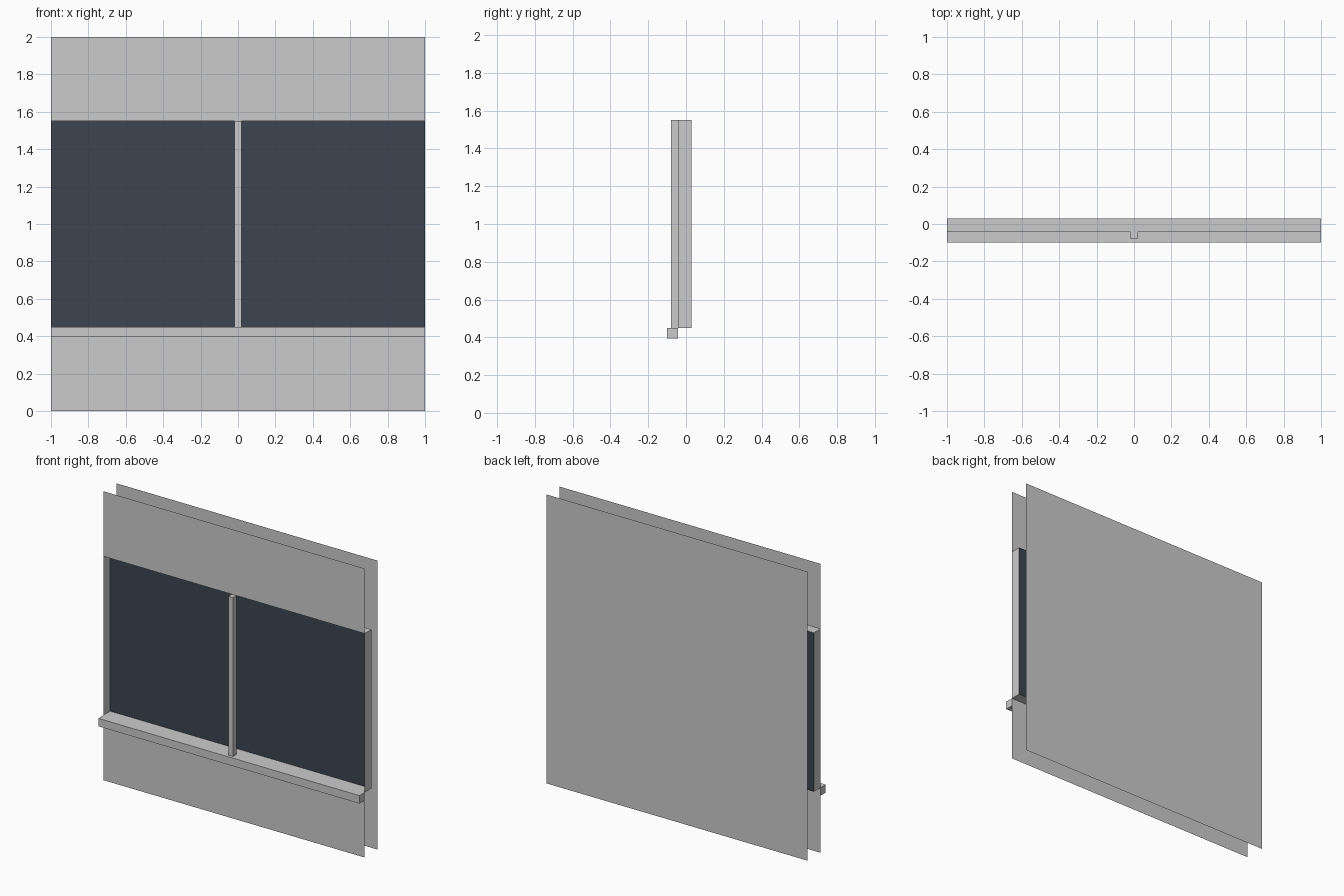
import bpy

if "Cube" in bpy.data.objects:
    bpy.data.objects.remove(bpy.data.objects["Cube"])

# Key depths (y) and heights (z)
SILL_Y, BAR_Y, FRONT_Y, GLASS_Y, BACK_Y = -0.10, -0.08, -0.043, 0.03, 0.10
LOW, HIGH, TOP = 0.45, 1.55, 2.0


def mesh_object(name, verts, faces):
    mesh = bpy.data.meshes.new(name)
    mesh.from_pydata(verts, [], faces)
    obj = bpy.data.objects.new(name, mesh)
    bpy.context.collection.objects.link(obj)
    return obj


def rect(y, z0, z1):
    """Corners of a full-width upright rectangle, facing -y."""
    return [(-1, y, z0), (1, y, z0), (1, y, z1), (-1, y, z1)]


def box(name, lo, hi):
    bpy.ops.mesh.primitive_cube_add(
        size=1, location=[(a + b) / 2 for a, b in zip(lo, hi)])
    obj = bpy.context.object
    obj.name = name
    obj.scale = [b - a for a, b in zip(lo, hi)]
    bpy.ops.object.transform_apply(location=False, rotation=False, scale=True)
    return obj


# Thin wall sheets: front below and above the window, full sheet at the back
mesh_object("front_wall_lower", rect(FRONT_Y, 0, LOW), [(0, 1, 2, 3)])
mesh_object("front_wall_upper", rect(FRONT_Y, HIGH, TOP), [(0, 1, 2, 3)])
mesh_object("back_wall", rect(BACK_Y, 0, TOP), [(3, 2, 1, 0)])

# Reveal around the opening, facing inwards
mesh_object("window_reveal",
            rect(FRONT_Y, LOW, HIGH) + rect(GLASS_Y, LOW, HIGH),
            [(i, (i + 1) % 4, (i + 1) % 4 + 4, i + 4) for i in range(4)])

# Dark glass at the back of the recess
glass = mesh_object("window_glass", rect(GLASS_Y, LOW, HIGH), [(0, 1, 2, 3)])
dark = bpy.data.materials.new("dark_glass")
dark.diffuse_color = (0.045, 0.06, 0.08, 1)
dark.use_nodes = True
dark.node_tree.nodes["Principled BSDF"].inputs["Base Color"].default_value = dark.diffuse_color
glass.data.materials.append(dark)

# Projecting sill and the central mullion
box("window_sill", (-1, SILL_Y, 0.395), (1, FRONT_Y, LOW))
box("mullion", (-0.018, BAR_Y, LOW), (0.018, FRONT_Y, HIGH))
